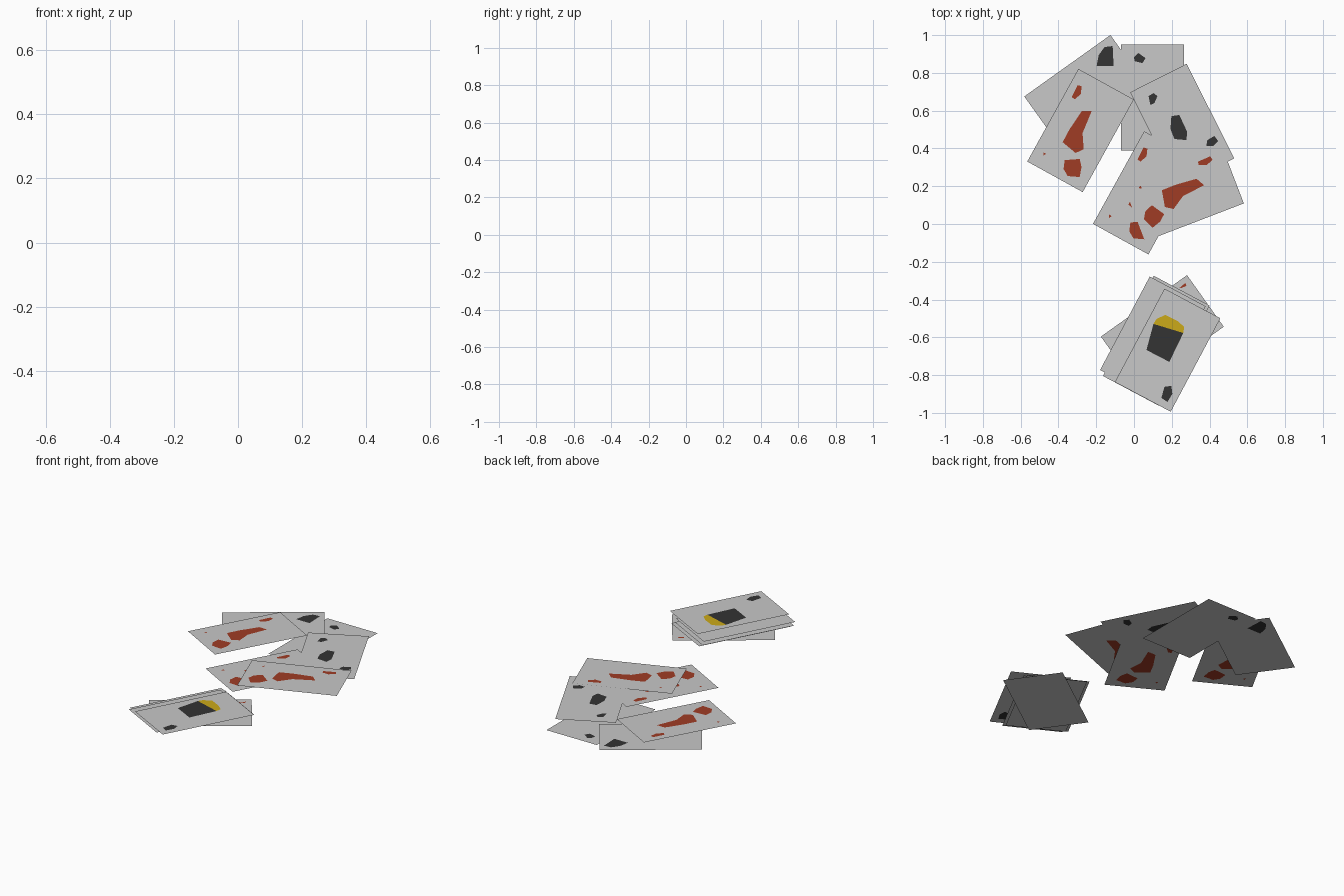
import bpy, bmesh, math
from mathutils import Matrix, Vector

if "Cube" in bpy.data.objects:
    bpy.data.objects.remove(bpy.data.objects["Cube"])

CARD_W, CARD_L = 0.335, 0.56


def material(name, rgb):
    m = bpy.data.materials.new(name)
    m.diffuse_color = (*rgb, 1)
    m.use_nodes = True
    m.node_tree.nodes["Principled BSDF"].inputs["Base Color"].default_value = m.diffuse_color
    return m


MATS = [material("light_grey", (0.58, 0.58, 0.58)),
        material("charcoal", (0.033, 0.033, 0.033)),
        material("rust_red", (0.35, 0.045, 0.018)),
        material("mustard", (0.60, 0.40, 0.01))]
GREY, BLACK, RED, YELLOW = range(4)


def place(points, centre, angle):
    """Turn card-local points (long axis = y) into world points."""
    rot = Matrix.Rotation(math.radians(angle), 2)
    return [tuple(rot @ Vector(p) + Vector(centre)) for p in points]


def card(name, centre, angle, z, spots=()):
    """Thin sheet with coloured spots cut into its face."""
    bm = bmesh.new()
    verts = {}

    def vert(p):
        key = (round(p[0], 4), round(p[1], 4))
        if key not in verts:
            verts[key] = bm.verts.new((p[0], p[1], z))
        return verts[key]

    for colour, pts in spots:
        bm.faces.new([vert(p) for p in pts]).material_index = colour
    rim = [e for e in bm.edges if len(e.link_faces) == 1]
    w, l = CARD_W / 2, CARD_L / 2
    c = [vert(p) for p in place([(-w, -l), (w, -l), (w, l), (-w, l)], centre, angle)]
    if rim:
        rim += [bm.edges.new((c[i], c[(i + 1) % 4])) for i in range(4)]
        bmesh.ops.triangle_fill(bm, edges=rim, use_beauty=True)
    else:
        bm.faces.new(c)
    bm.normal_update()
    for f in bm.faces:
        if f.normal.z < 0:
            f.normal_flip()
    me = bpy.data.meshes.new(name)
    bm.to_mesh(me)
    bm.free()
    for m in MATS:
        me.materials.append(m)
    bpy.context.collection.objects.link(bpy.data.objects.new(name, me))


# Red spot pattern shared by three cards, in card-local coordinates
RED_PATTERN = [
    [(-.126, .132), (-.129, .203), (-.108, .208), (-.092, .169), (-.107, .13)],
    [(-.044, .093), (.002, .118), (.016, -.007), (.062, -.078), (.035, -.117),
     (-.053, -.10), (-.054, -.022)],
    [(.002, -.178), (.069, -.134), (.098, -.167), (.115, -.218), (.057, -.244), (.02, -.222)],
    [(-.116, -.196), (-.10, -.196), (-.108, -.212)],
]


def red_card(name, centre, angle, z):
    card(name, centre, angle, z, [(RED, place(s, centre, angle)) for s in RED_PATTERN])


# Back group
card("back_card_straight", (.0975, .67), 0, 0, [
    (BLACK, [(0, .884), (.024, .905), (.061, .878), (.045, .852), (.003, .862)])])
card("back_card_tilted", (-.2555, .7015), -54.5, .004, [
    (BLACK, [(-.156, .937), (-.113, .942), (-.108, .836), (-.198, .836), (-.187, .894)])])
card("right_card", (.255, .5225), 26.8, .024, [
    (BLACK, [(.077, .677), (.103, .693), (.124, .677), (.108, .64), (.087, .63)]),
    (BLACK, [(.198, .571), (.24, .577), (.282, .487), (.277, .444), (.214, .45), (.193, .503)]),
    (BLACK, [(.388, .444), (.425, .466), (.446, .439), (.42, .413), (.383, .413)])])
red_card("left_red_card", (-.283, .495), -28.9, .026)
red_card("middle_red_card", (.065, .165), -28.9, .021)
red_card("front_red_card", (.26, .165), -69, .028)

# Front stack
card("stack_base_card", (.15, -.57), -54.5, .069)
card("stack_red_card", (.15, -.57), -54.5, .071, [
    (RED, [(.24, -.339), (.272, -.312), (.277, -.328), (.25, -.339)])])
card("stack_lower_card", (.121, -.60), -28, .080)
card("stack_spotted_card", (.10, -.604), -28, .090, [
    (BLACK, [(.098, -.344), (.119, -.349), (.108, -.37)])])
card("stack_upper_card", (.115, -.636), -28, .096)
# Top card: dark shape with a yellow cap, and a small dark spot
card("stack_top_card", (.178, -.668), -28, .113, [
    (BLACK, [(.103, -.529), (.261, -.577), (.187, -.73), (.066, -.667)]),
    (YELLOW, [(.103, -.529), (.261, -.577), (.266, -.545), (.23, -.513),
              (.166, -.481), (.119, -.503)]),
    (BLACK, [(.161, -.862), (.198, -.857), (.203, -.899), (.177, -.942), (.145, -.921)])])
